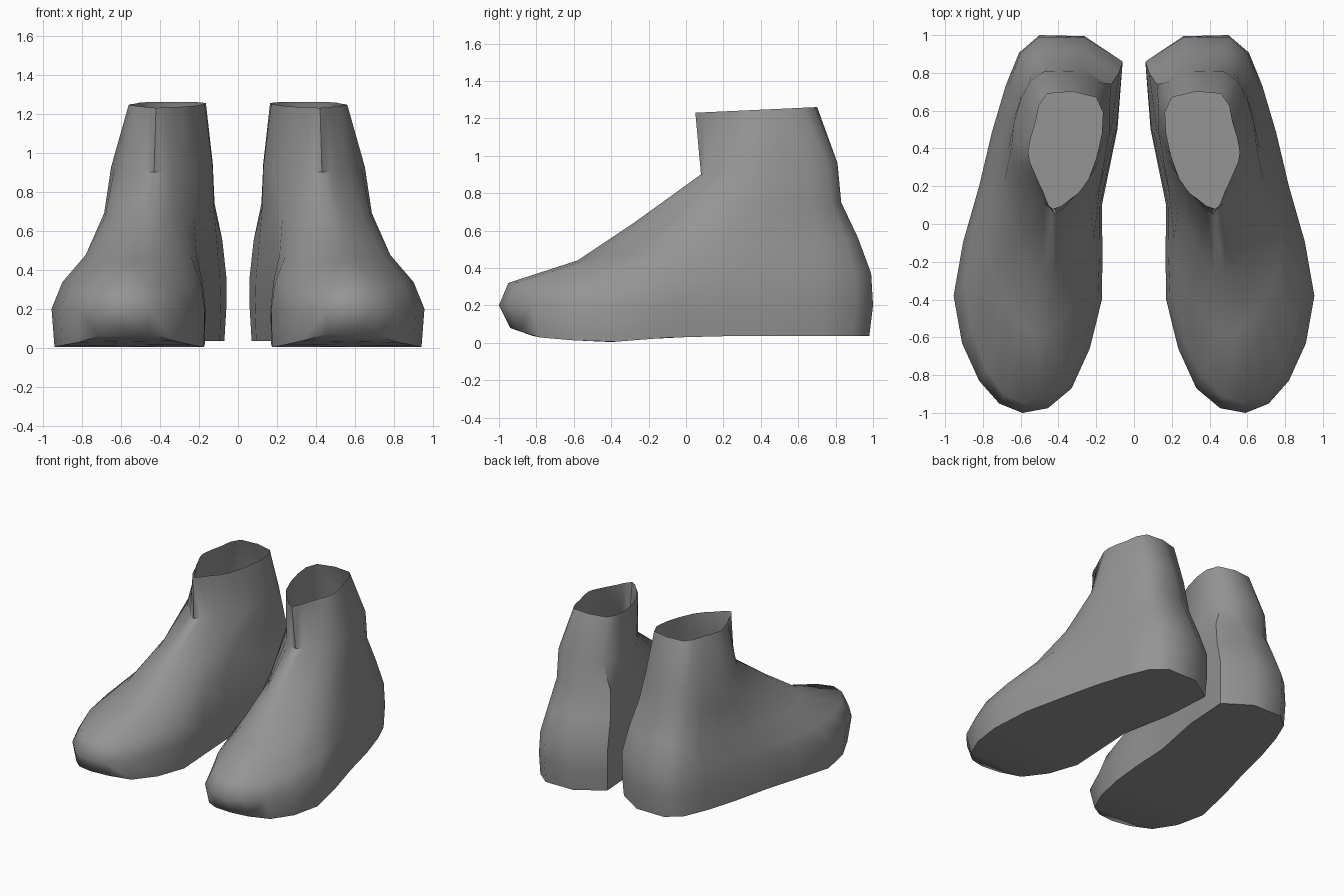
import bpy
import bmesh
from mathutils import Vector

SAMPLES = 20  # points around every ring

cube = bpy.data.objects.get("Cube")
if cube:
    bpy.data.objects.remove(cube, do_unlink=True)

# One plain grey for the whole pair
grey = bpy.data.materials.new("plain grey")
grey.use_nodes = True
colour = (0.3, 0.3, 0.3, 1)
grey.diffuse_color = colour
grey.node_tree.nodes["Principled BSDF"].inputs["Base Color"].default_value = colour

# Each ring: height at the front, height at the back, then an outline that
# runs from the toe round the outer side, the heel and the inner side
foot_rings = [
    (.08, .035, [(.59, -.94), (.82, -.78), (.94, -.38), (.82, .2), (.68, .72),
                 (.5, .98), (.07, .85), (.17, .1), (.175, -.4), (.33, -.82)]),
    (.2, .2, [(.59, -1), (.82, -.83), (.955, -.38), (.82, .2), (.68, .73),
              (.5, 1), (.06, .86), (.17, .1), (.17, -.4), (.33, -.87)]),
    (.32, .37, [(.58, -.95), (.78, -.78), (.9, -.3), (.78, .25), (.66, .74),
                (.5, .99), (.06, .86), (.18, .1), (.19, -.38), (.36, -.8)]),
]
ankle_rings = [
    (.44, .56, [(.53, -.58), (.68, -.42), (.78, -.12), (.72, .32), (.62, .72),
                (.48, .92), (.08, .8), (.19, .12), (.24, -.25), (.38, -.5)]),
    (.64, .75, [(.48, -.28), (.58, -.17), (.68, .08), (.67, .38), (.6, .68),
                (.46, .83), (.12, .74), (.18, .2), (.28, 0), (.37, -.2)]),
    (.9, .96, [(.43, .08), (.52, .14), (.6, .24), (.65, .4), (.6, .66),
               (.47, .81), (.18, .75), (.13, .48), (.25, .22), (.34, .13)]),
    (1.23, 1.26, [(.42, .05), (.48, .17), (.53, .28), (.56, .38), (.52, .54),
                  (.46, .69), (.2, .67), (.17, .48), (.24, .24), (.33, .13)]),
]
# Side profile of the underside: (y, z)
sole_profile = [(-1, .1), (-.8, .03), (-.45, 0), (0, .035), (1.1, .035)]


def sole_height(y):
    for (ya, za), (yb, zb) in zip(sole_profile, sole_profile[1:]):
        if y <= yb:
            return za + (zb - za) * (y - ya) / (yb - ya)
    return sole_profile[-1][1]


def smooth_loop(points, count):
    """Closed curve through the points, sampled evenly by index."""
    pts = [Vector(p) for p in points]
    n = len(pts)
    out = []
    for k in range(count):
        i, t = divmod(k * n / count, 1)
        a, b, c, d = (pts[(int(i) + j) % n] for j in (-1, 0, 1, 2))
        out.append(b + (c - a) * t / 2 + (a * 2 - b * 5 + c * 4 - d) * t * t / 2
                   + (b * 3 - a - c * 3 + d) * t ** 3 / 2)
    return out


def build_shoe(name, side):
    bm = bmesh.new()
    loops = []
    for level, (z_front, z_back, outline) in enumerate(foot_rings + ankle_rings):
        curve = smooth_loop(outline, SAMPLES)
        low, high = min(p.y for p in curve), max(p.y for p in curve)
        loop = []
        for p in curve:
            z = z_front + (z_back - z_front) * (p.y - low) / (high - low)
            if level == 0:
                z = sole_height(p.y)
            loop.append(bm.verts.new((p.x * side, min(p.y, 1), z)))
        loops.append(loop)
    # Upper: skin between neighbouring rings, open at the collar
    for lower, upper in zip(loops, loops[1:]):
        for i in range(SAMPLES):
            j = (i + 1) % SAMPLES
            bm.faces.new((lower[i], lower[j], upper[j], upper[i]))
    # Sole: strips from the outer edge to the inner edge
    sole = loops[0]
    for i in range(SAMPLES // 2):
        strip = (sole[i], sole[-i], sole[-i - 1], sole[i + 1])
        bm.faces.new(list(dict.fromkeys(strip)))
    bmesh.ops.recalc_face_normals(bm, faces=bm.faces)
    mesh = bpy.data.meshes.new(name)
    bm.to_mesh(mesh)
    bm.free()
    mesh.materials.append(grey)
    shoe = bpy.data.objects.new(name, mesh)
    bpy.context.collection.objects.link(shoe)
    bpy.ops.object.select_all(action="DESELECT")
    shoe.select_set(True)
    bpy.context.view_layer.objects.active = shoe
    bpy.ops.object.shade_smooth_by_angle(angle=0.9)


build_shoe("left_shoe", 1)
build_shoe("right_shoe", -1)
